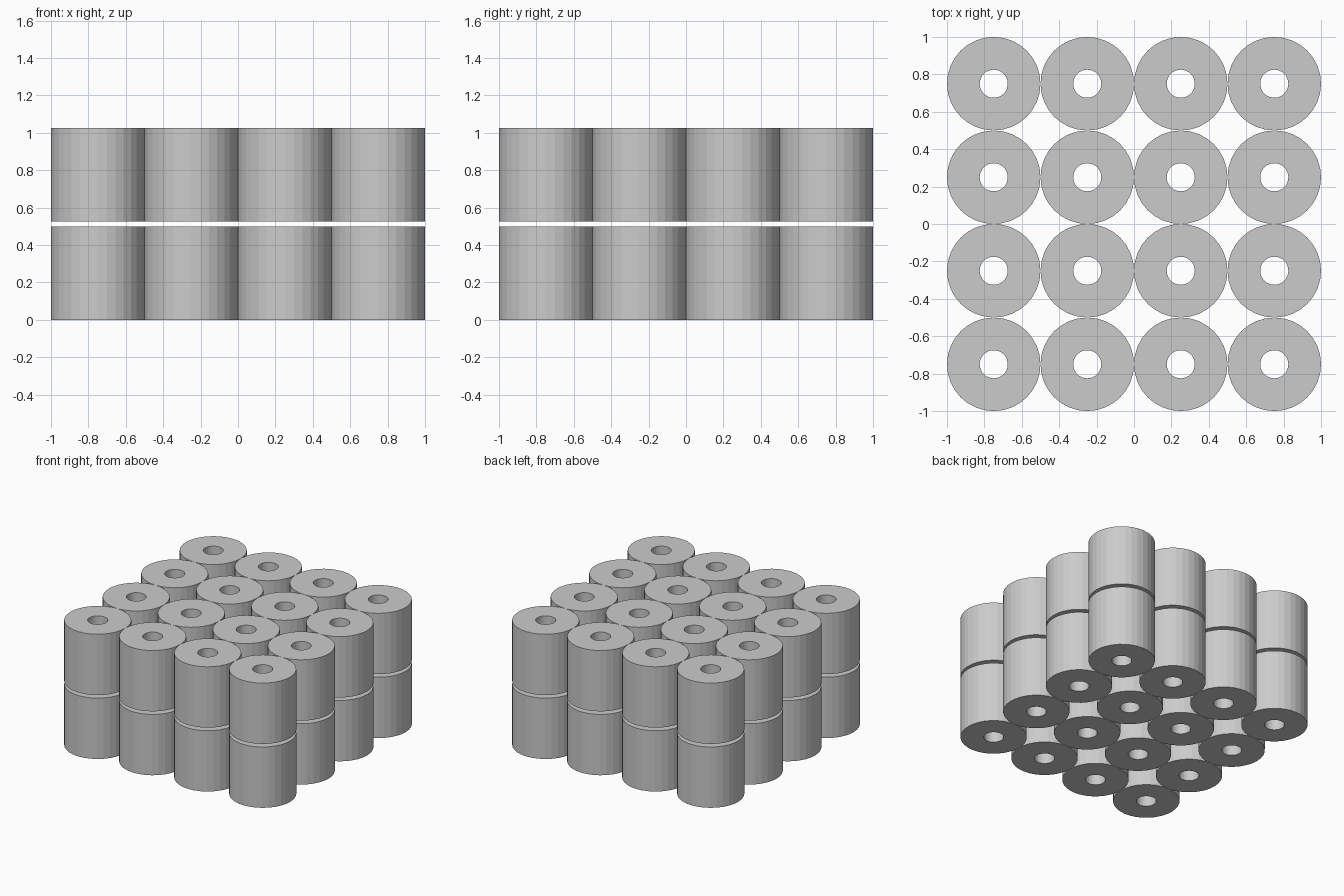
import bpy, bmesh
from math import cos, sin, tau

if "Cube" in bpy.data.objects:
    bpy.data.objects.remove(bpy.data.objects["Cube"])

SIDES, OUTER, INNER, HEIGHT = 32, 0.25, 0.075, 0.5
PITCH, LAYER_STEP = 0.5, 0.525

# One hollow roll: four rings joined in a closed loop
bm = bmesh.new()
rings = []
for r, z in ((OUTER, 0), (OUTER, HEIGHT), (INNER, HEIGHT), (INNER, 0)):
    rings.append([bm.verts.new((r * cos(tau * i / SIDES), r * sin(tau * i / SIDES), z))
                  for i in range(SIDES)])
for k in range(4):
    a, b = rings[k], rings[(k + 1) % 4]
    for i in range(SIDES):
        j = (i + 1) % SIDES
        bm.faces.new((a[i], a[j], b[j], b[i]))
bmesh.ops.recalc_face_normals(bm, faces=bm.faces)
mesh = bpy.data.meshes.new("roll")
bm.to_mesh(mesh)
bm.free()

# Two stacked layers of four by four rolls sharing one mesh
for layer in range(2):
    for row in range(4):
        for col in range(4):
            roll = bpy.data.objects.new(f"roll_{layer}_{row}_{col}", mesh)
            roll.location = ((col - 1.5) * PITCH, (row - 1.5) * PITCH, layer * LAYER_STEP)
            bpy.context.collection.objects.link(roll)
